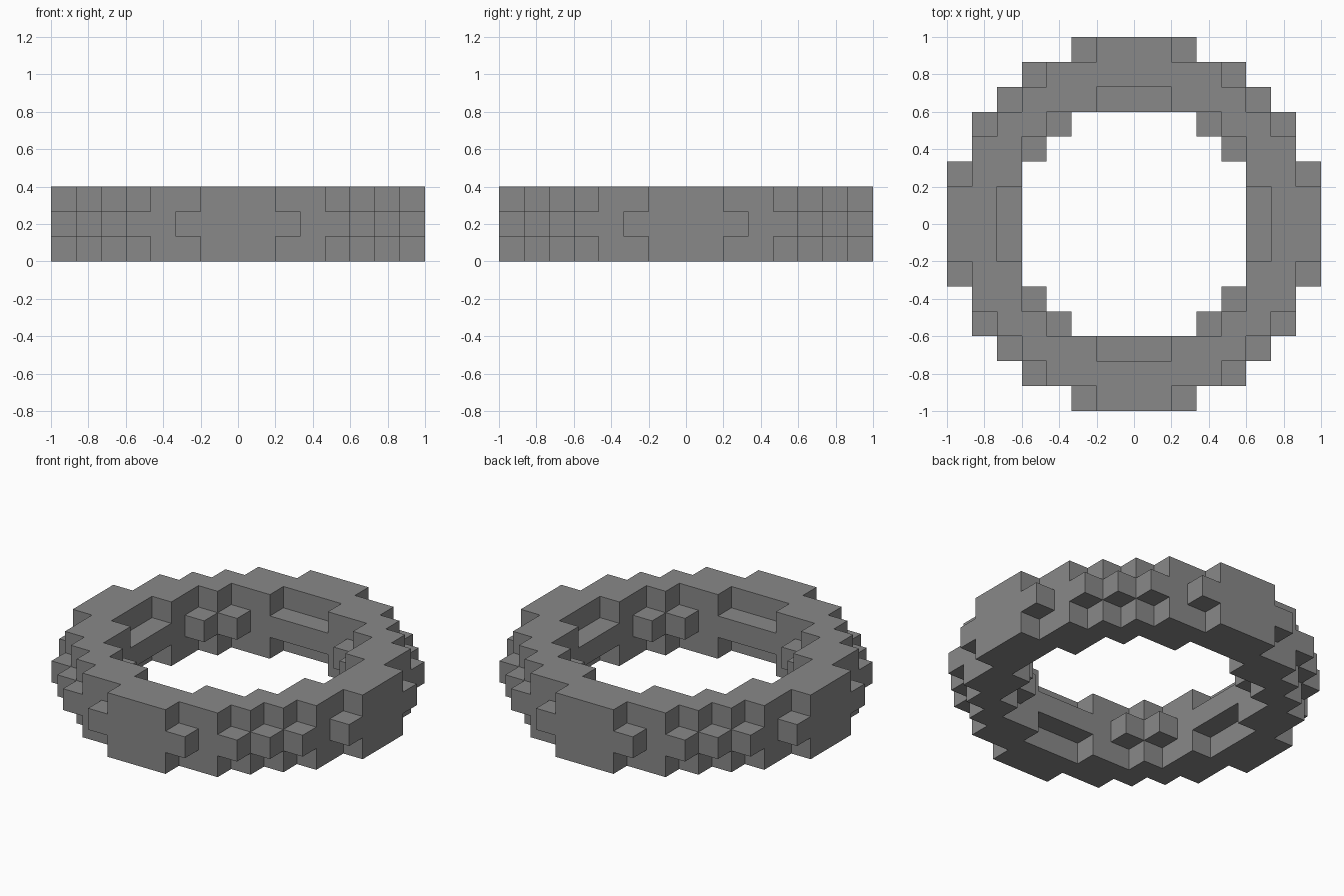
import bpy
import bmesh
from mathutils import Vector

cube = bpy.data.objects.get("Cube")
if cube:
    bpy.data.objects.remove(cube, do_unlink=True)

UNIT = 2 / 15

# Half widths in blocks, per row outward from the centre: outer rim and hole
MIDDLE = ([7, 7, 7, 6, 6, 5, 4, 2], [4, 4, 4, 3, 2, -1, -1, -1])
RIM = ([7, 7, 6, 6, 5, 4, 3, 1], [5, 5, 4, 4, 3, 1, -1, -1])
LAYERS = [RIM, MIDDLE, RIM]

blocks = set()
for z, (outer, hole) in enumerate(LAYERS):
    for y in range(-7, 8):
        for x in range(-7, 8):
            if hole[abs(y)] < abs(x) <= outer[abs(y)]:
                blocks.add((x, y, z))


def add_side(bm, block, axis, sign):
    """Add one outward facing square of a block."""
    normal, u = Vector((0, 0, 0)), Vector((0, 0, 0))
    normal[axis] = sign
    u[(axis + 1) % 3] = 1
    v = normal.cross(u)
    centre = Vector(block) + Vector((0, 0, 0.5)) + normal / 2
    corners = (-u - v, u - v, u + v, v - u)
    bm.faces.new([bm.verts.new((centre + c / 2) * UNIT) for c in corners])


# Blocky ring: only the exposed sides of the blocks
bm = bmesh.new()
for block in sorted(blocks):
    for axis in range(3):
        for sign in (-1, 1):
            neighbour = list(block)
            neighbour[axis] += sign
            if tuple(neighbour) not in blocks:
                add_side(bm, block, axis, sign)
bmesh.ops.remove_doubles(bm, verts=bm.verts, dist=UNIT / 100)

mesh = bpy.data.meshes.new("block_ring")
bm.to_mesh(mesh)
bm.free()
ring = bpy.data.objects.new("block_ring", mesh)
bpy.context.collection.objects.link(ring)

# Plain grey
grey = bpy.data.materials.new("grey")
grey.use_nodes = True
colour = (0.25, 0.25, 0.25, 1)
grey.diffuse_color = colour
grey.node_tree.nodes["Principled BSDF"].inputs["Base Color"].default_value = colour
mesh.materials.append(grey)
